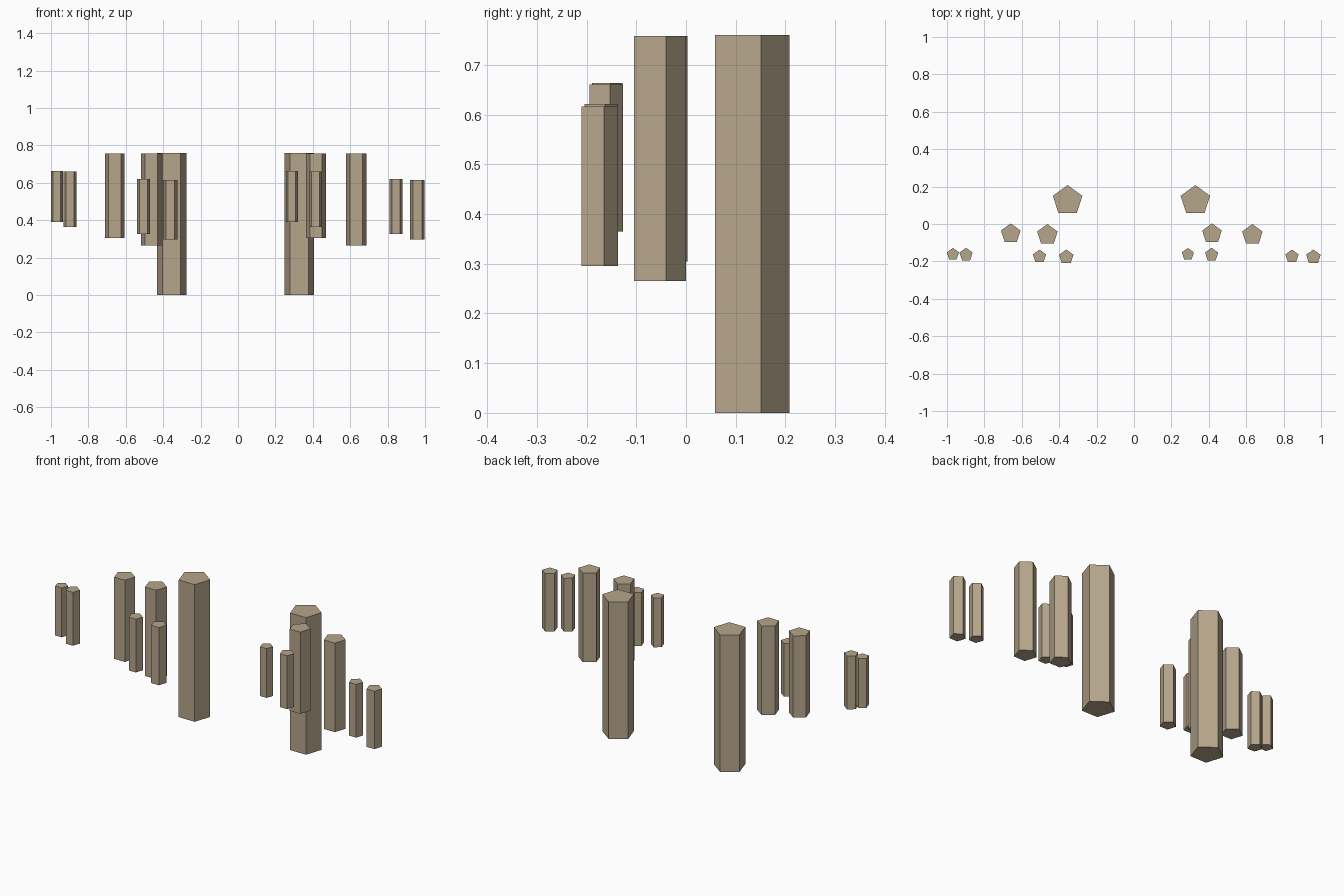
import bpy, bmesh, math
from mathutils import Vector

if "Cube" in bpy.data.objects:
    bpy.data.objects.remove(bpy.data.objects["Cube"])


def pentagon_column(name, x, y, r, z0, z1):
    """Upright five-sided prism with one corner pointing to the back (+y)."""
    bm = bmesh.new()
    ring = [bm.verts.new((r * math.cos(math.radians(90 + 72 * i)),
                          r * math.sin(math.radians(90 + 72 * i)), 0)) for i in range(5)]
    base = bm.faces.new(ring)
    out = bmesh.ops.extrude_face_region(bm, geom=[base])
    top = [v for v in out["geom"] if isinstance(v, bmesh.types.BMVert)]
    bmesh.ops.translate(bm, verts=top, vec=Vector((0, 0, z1 - z0)))
    if len(bm.faces) < 7:
        bm.faces.new(ring)
    bmesh.ops.recalc_face_normals(bm, faces=bm.faces)
    mesh = bpy.data.meshes.new(name)
    bm.to_mesh(mesh)
    bm.free()
    obj = bpy.data.objects.new(name, mesh)
    obj.location = (x, y, z0)
    bpy.context.collection.objects.link(obj)
    obj.data.materials.append(stone)


stone = bpy.data.materials.new("stone")
stone.diffuse_color = (0.47, 0.38, 0.26, 1)
stone.use_nodes = True
stone.node_tree.nodes["Principled BSDF"].inputs["Base Color"].default_value = stone.diffuse_color

# size class: (name, left x, right x, y, radius, bottom, top)
columns = [
    # large columns
    ("large_column", -0.355, 0.328, 0.125, 0.083, 0.0, 0.76),
    # medium columns
    ("medium_column_short", -0.659, 0.417, -0.052, 0.055, 0.305, 0.758),
    ("medium_column_long", -0.463, 0.633, -0.058, 0.0575, 0.265, 0.758),
    # small columns
    ("small_column_a", -0.968, 0.288, -0.162, 0.0338, 0.391, 0.664),
    ("small_column_b", -0.898, 0.415, -0.164, 0.037, 0.365, 0.661),
    ("small_column_c", -0.505, 0.845, -0.174, 0.037, 0.326, 0.621),
    ("small_column_d", -0.362, 0.959, -0.177, 0.0405, 0.296, 0.616),
]

for name, xl, xr, y, r, z0, z1 in columns:
    pentagon_column(name + "_left", xl, y, r, z0, z1)
    pentagon_column(name + "_right", xr, y, r, z0, z1)
